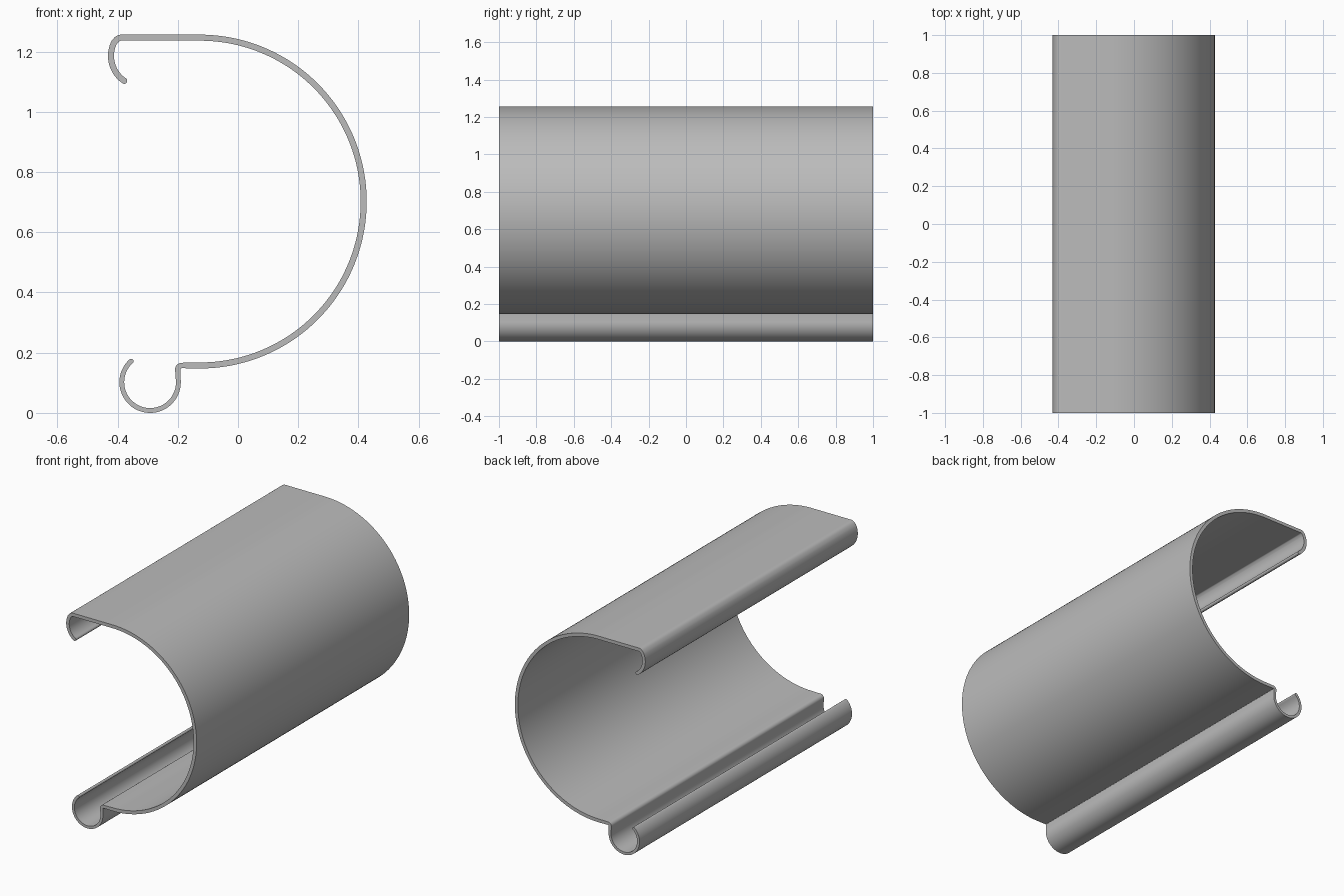
import bpy
import bmesh
from math import cos, sin, pi, radians
from mathutils import Vector

cube = bpy.data.objects.get("Cube")
if cube:
    bpy.data.objects.remove(cube)

HALF_LENGTH = 1.0
THICK = 0.01     # half thickness of the shell and upper lip
THIN = 0.008     # half thickness of the lower hook


def arc(cx, cz, r, start, end, steps, half):
    """Centreline points along an arc, each with its half thickness."""
    angles = [radians(start + (end - start) * i / steps) for i in range(steps + 1)]
    return [(Vector((cx + r * cos(a), cz + r * sin(a))), half) for a in angles]


def round_end(centre, along, side, half):
    """Half-circle that closes a tip of the profile."""
    return [centre + half * (side * cos(t) + along * sin(t))
            for t in (pi * i / 8 for i in range(1, 8))]


# Centreline: upper lip, flat top, half-round shell, flat bottom, lower hook
path = arc(-0.322, 1.186, 0.1, 236, 154, 20, THICK)
path += arc(-0.388, 1.225, 0.0215, 140, 90, 5, THICK)
path += arc(-0.127, 0.702, 0.5445, 90, -90, 96, THICK)
path += arc(-0.187, 0.1445, 0.013, 90, 180, 6, THIN + 0.001)
path += arc(-0.292, 0.102, 0.094, 0, -228, 56, THIN)

# Offset the centreline to both sides
left, right, sides, tangents = [], [], [], []
for i, (p, half) in enumerate(path):
    ahead = path[min(i + 1, len(path) - 1)][0]
    behind = path[max(i - 1, 0)][0]
    t = (ahead - behind).normalized()
    n = Vector((-t.y, t.x))
    tangents.append(t)
    sides.append(n)
    left.append(p + n * half)
    right.append(p - n * half)

start_tip = round_end(path[0][0], -tangents[0], -sides[0], THICK)
end_tip = round_end(path[-1][0], tangents[-1], sides[-1], THIN)
outline = left + end_tip + right[::-1] + start_tip

# Sweep the outline along the length and close both ends
bm = bmesh.new()
rings = [[bm.verts.new((p.x, y, p.y)) for p in outline]
         for y in (-HALF_LENGTH, HALF_LENGTH)]
front, back = rings
count, n = len(outline), len(path)
for i in range(count):
    j = (i + 1) % count
    bm.faces.new((front[i], front[j], back[j], back[i]))

first_right = n + len(end_tip)
for ring in rings:
    for i in range(n - 1):
        k = first_right + n - 1 - i
        bm.faces.new((ring[i], ring[i + 1], ring[k - 1], ring[k]))
    bm.faces.new(ring[n - 1:first_right + 1])
    bm.faces.new(ring[first_right + n - 1:] + [ring[0]])
bmesh.ops.recalc_face_normals(bm, faces=bm.faces)

mesh = bpy.data.meshes.new("curved_channel")
bm.to_mesh(mesh)
bm.free()
channel = bpy.data.objects.new("curved_channel", mesh)
bpy.context.collection.objects.link(channel)

# Plain grey finish
grey = bpy.data.materials.new("plain_grey")
grey.use_nodes = True
colour = (0.5, 0.5, 0.5, 1.0)
grey.diffuse_color = colour
grey.node_tree.nodes["Principled BSDF"].inputs["Base Color"].default_value = colour
mesh.materials.append(grey)

# Smooth along the curves, sharp at the cut ends
bpy.ops.object.select_all(action="DESELECT")
channel.select_set(True)
bpy.context.view_layer.objects.active = channel
bpy.ops.object.shade_smooth_by_angle(angle=radians(35))
